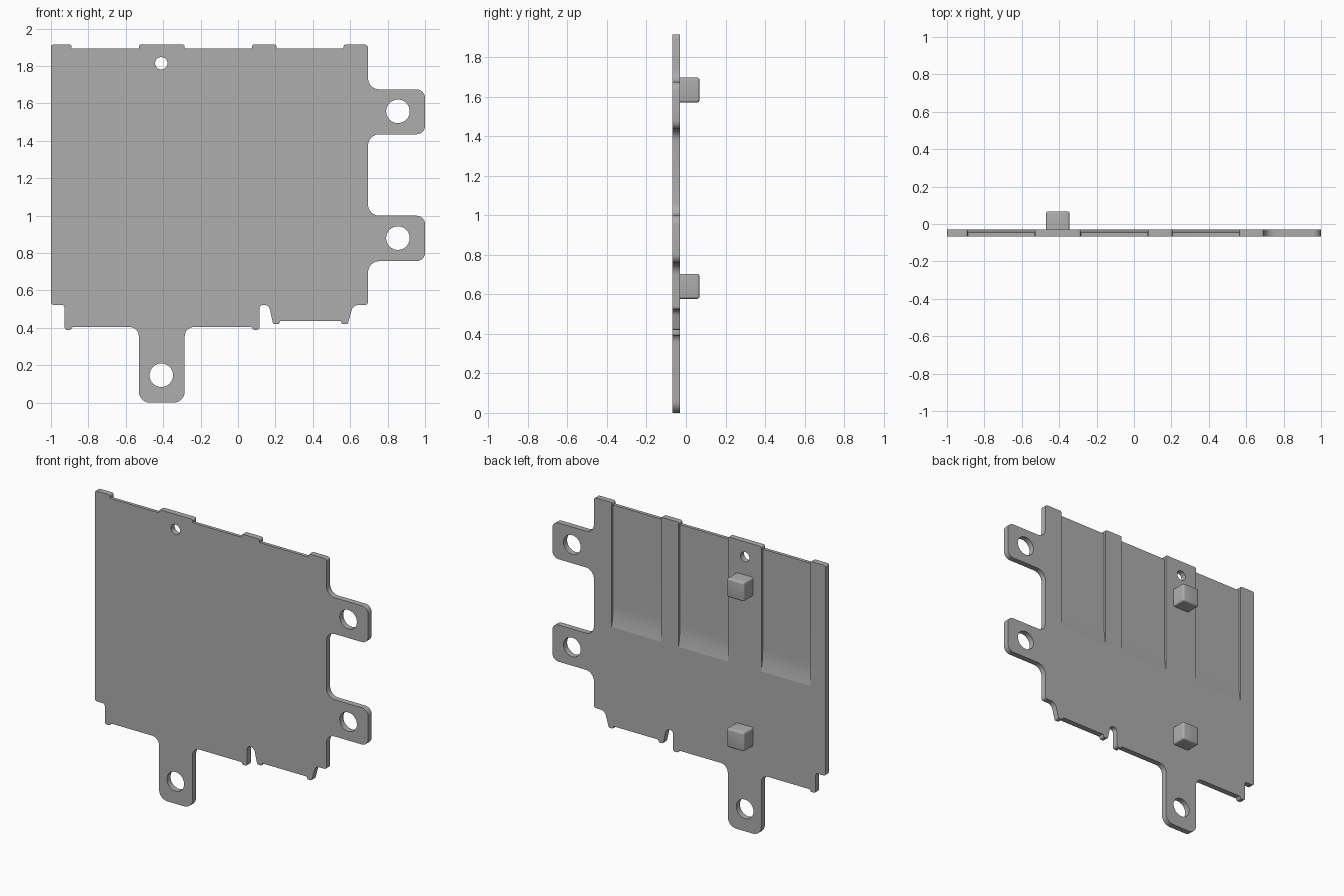
import bpy, bmesh, math
from mathutils import Vector, Matrix

if "Cube" in bpy.data.objects:
    bpy.data.objects.remove(bpy.data.objects["Cube"], do_unlink=True)

FRONT, BACK, PEG_END = -0.068, -0.03, 0.068
TOP, NOTCH = 1.915, 1.893
POCKETS = [(-0.89, -0.53), (-0.285, 0.075), (0.205, 0.565)]

grey = bpy.data.materials.new("plain grey")
grey.use_nodes = True
colour = (0.42, 0.42, 0.42, 1)
grey.diffuse_color = colour
grey.node_tree.nodes["Principled BSDF"].inputs["Base Color"].default_value = colour


def rounded(points, steps=6):
    """Replace each (x, z, radius) corner by a small curve."""
    path = []
    for i, (x, z, r) in enumerate(points):
        p = Vector((x, z))
        if r == 0:
            path.append(p)
            continue
        before = Vector(points[i - 1][:2]) - p
        after = Vector(points[(i + 1) % len(points)][:2]) - p
        a, b = before.normalized(), after.normalized()
        half = a.angle(b) / 2
        r = min(r, 0.48 * min(before.length, after.length) * math.tan(half))
        centre = p + (a + b).normalized() * r / math.sin(half)
        start = p + a * r / math.tan(half) - centre
        end = p + b * r / math.tan(half) - centre
        turn = start.angle_signed(end)
        for k in range(steps + 1):
            path.append(centre + Matrix.Rotation(-turn * k / steps, 2) @ start)
    return path


def circle(x, z, r, n=32):
    return [Vector((x + r * math.cos(math.tau * k / n),
                    z + r * math.sin(math.tau * k / n))) for k in range(n)]


def add_object(name, bm):
    bmesh.ops.recalc_face_normals(bm, faces=bm.faces)
    mesh = bpy.data.meshes.new(name)
    bm.to_mesh(mesh)
    bm.free()
    mesh.materials.append(grey)
    obj = bpy.data.objects.new(name, mesh)
    bpy.context.collection.objects.link(obj)
    return obj


def smooth(obj):
    bpy.ops.object.select_all(action='DESELECT')
    obj.select_set(True)
    bpy.context.view_layer.objects.active = obj
    bpy.ops.object.shade_smooth_by_angle(angle=math.radians(30))


def sheet(name, loops):
    """Flat plate with holes, filled from outline loops."""
    curve = bpy.data.curves.new(name, 'CURVE')
    curve.dimensions = '2D'
    curve.fill_mode = 'BOTH'
    curve.extrude = (BACK - FRONT) / 2
    for loop in loops:
        spline = curve.splines.new('POLY')
        spline.points.add(len(loop) - 1)
        for point, p in zip(spline.points, loop):
            point.co = (p.x, p.y, 0, 1)
        spline.use_cyclic_u = True
    temp = bpy.data.objects.new("outline", curve)
    bpy.context.collection.objects.link(temp)
    mesh = bpy.data.meshes.new_from_object(
        temp.evaluated_get(bpy.context.evaluated_depsgraph_get()))
    bpy.data.objects.remove(temp, do_unlink=True)
    bm = bmesh.new()
    bm.from_mesh(mesh)
    bmesh.ops.remove_doubles(bm, verts=bm.verts, dist=1e-5)
    bm.transform(Matrix.Translation((0, (FRONT + BACK) / 2, 0))
                 @ Matrix.Rotation(math.pi / 2, 4, 'X'))
    return add_object(name, bm)


# Outline: top ears, side tabs, bottom feet, bottom tab
outline = [(-1, TOP, .012)]
for left, right in POCKETS:
    outline += [(left, TOP, .018), (left, NOTCH, .004),
                (right, NOTCH, .004), (right, TOP, .018)]
outline.append((.695, TOP, .018))
for high, low in [(1.675, 1.435), (1.0, .757)]:
    outline += [(.695, high, .06), (1, high, .045), (1, low, .045), (.695, low, .06)]
outline += [
    (.695, .523, .015), (.615, .523, .04), (.587, .42, .012), (.555, .42, .01),
    (.55, .437, .005), (.225, .437, .005), (.22, .42, .01), (.188, .42, .012),
    (.165, .523, .035), (.115, .523, .02), (.115, .39, .012), (.08, .39, .012),
    (.072, .405, .005), (-.285, .405, .05), (-.285, 0, .06), (-.53, 0, .06),
    (-.53, .405, .05), (-.885, .405, .005), (-.892, .39, .012), (-.927, .39, .012),
    (-.927, .523, .015), (-1, .523, .015)]
holes = [circle(-.41, 1.815, .033), circle(.855, 1.558, .063),
         circle(.855, .88, .063), circle(-.41, .147, .063)]
plate = sheet("plate", [rounded(outline)] + holes)

# Shallow pockets in the back, with a curved run-out at the lower end
depth, ramp_top, ramp_low = 0.016, 1.24, 1.09
profile = [(BACK + .05, 2.0), (BACK - depth, 2.0)]
for k in range(9):
    t = k / 8
    profile.append((BACK - depth * (1 - t * t), ramp_top + (ramp_low - ramp_top) * t))
profile.append((BACK + .05, ramp_low))
bm = bmesh.new()
for left, right in POCKETS:
    face = bm.faces.new([bm.verts.new((left, y, z)) for y, z in profile])
    side = bmesh.ops.extrude_face_region(bm, geom=[face])
    moved = [v for v in side["geom"] if isinstance(v, bmesh.types.BMVert)]
    bmesh.ops.translate(bm, verts=moved, vec=(right - left, 0, 0))
cutter = add_object("pocket_cutter", bm)
cutter.hide_render = True
cutter.hide_set(True)
cut = plate.modifiers.new("pockets", 'BOOLEAN')
cut.operation = 'DIFFERENCE'
cut.solver = 'EXACT'
cut.object = cutter
bpy.context.view_layer.objects.active = plate
bpy.ops.object.modifier_apply(modifier=cut.name)
bpy.data.objects.remove(cutter, do_unlink=True)
smooth(plate)

# Locating pegs on the back, rounded at the free end
for name, z in [("upper_peg", 1.633), ("lower_peg", .64)]:
    bm = bmesh.new()
    bmesh.ops.create_cube(bm, size=1)
    base = BACK - .005
    bm.transform(Matrix.Translation((-.408, (base + PEG_END) / 2, z))
                 @ Matrix.Diagonal((.126, PEG_END - base, .126, 1)))
    edges = [e for e in bm.edges if max(v.co.y for v in e.verts) > 0]
    bmesh.ops.bevel(bm, geom=edges, offset=.012, segments=4, profile=.5, affect='EDGES')
    smooth(add_object(name, bm))
